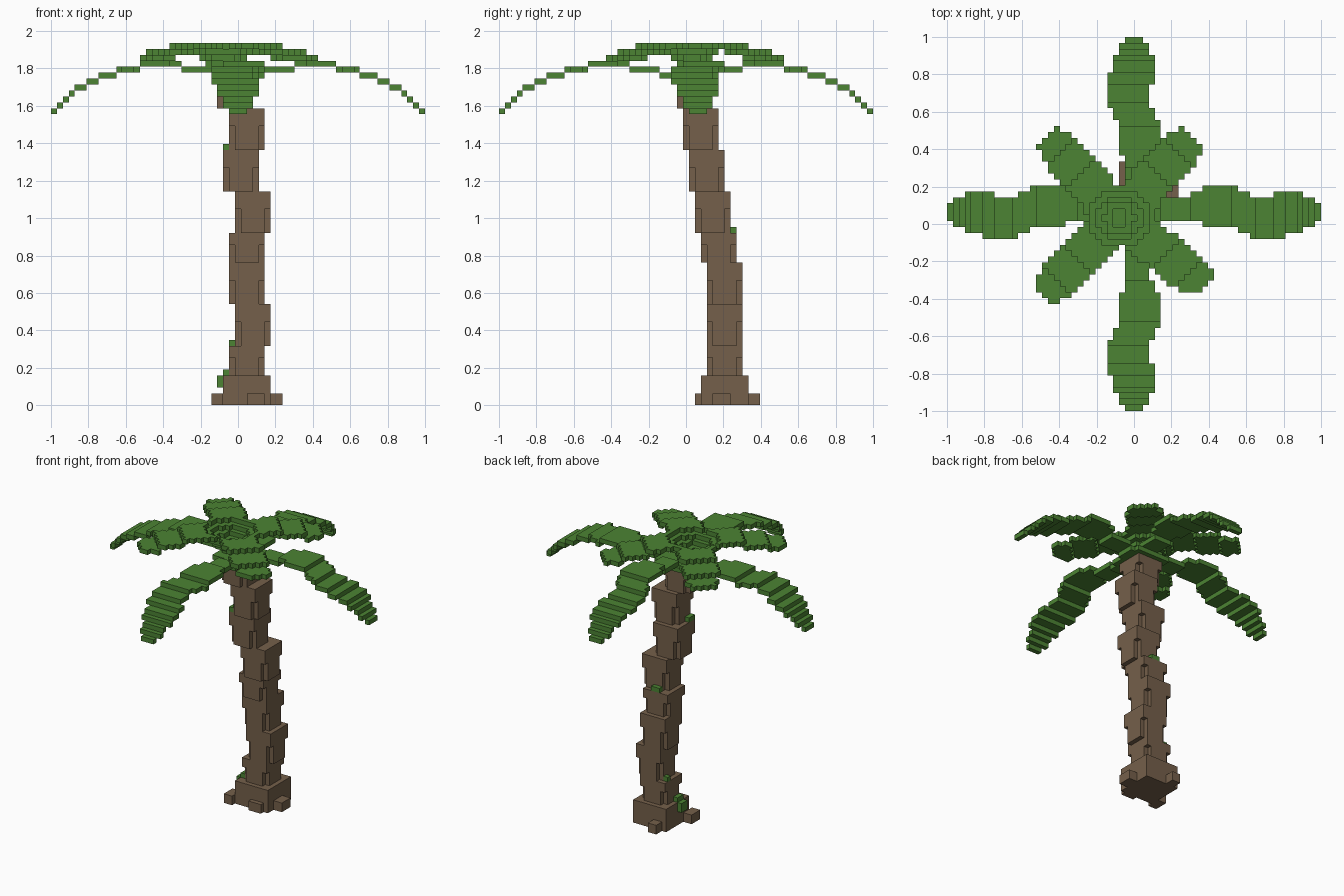
import bpy, bmesh, math

if "Cube" in bpy.data.objects:
    bpy.data.objects.remove(bpy.data.objects["Cube"])

V = 2 / 63  # size of one block


def material(name, rgb):
    m = bpy.data.materials.new(name)
    m.diffuse_color = (*rgb, 1)
    m.use_nodes = True
    m.node_tree.nodes["Principled BSDF"].inputs["Base Color"].default_value = m.diffuse_color
    return m


BARK = material("bark brown", (0.178, 0.117, 0.069))
LEAF = material("leaf green", (0.072, 0.228, 0.033))


def box(x0, x1, y0, y1, z0, z1):
    """Blocks from x0..x1, y0..y1 (block centres, inclusive) and z0 up to z1."""
    return {(x, y, z) for x in range(x0, x1 + 1)
            for y in range(y0, y1 + 1) for z in range(z0, z1)}


# For each direction, the four corners of the outer face (counter-clockwise)
SIDES = []
for axis in range(3):
    u, w = (axis + 1) % 3, (axis + 2) % 3
    for sign in (-1, 1):
        ring = [(-1, -1), (1, -1), (1, 1), (-1, 1)][::sign]
        corners = []
        for a, b in ring:
            c = [0, 0, 0]
            c[axis], c[u], c[w] = sign, a, b
            corners.append(c)
        step = [0, 0, 0]
        step[axis] = sign
        SIDES.append((step, corners))


def build(name, cells, mat):
    """Skin a set of blocks with only its exposed faces."""
    bm = bmesh.new()
    verts = {}
    for x, y, z in cells:
        for d, corners in SIDES:
            if (x + d[0], y + d[1], z + d[2]) in cells:
                continue
            face = []
            for c in corners:
                k = (x + c[0] / 2, y + c[1] / 2, z + 0.5 + c[2] / 2)
                if k not in verts:
                    verts[k] = bm.verts.new([n * V for n in k])
                face.append(verts[k])
            bm.faces.new(face)
    me = bpy.data.meshes.new(name)
    bm.to_mesh(me)
    bm.free()
    me.materials.append(mat)
    ob = bpy.data.objects.new(name, me)
    bpy.context.collection.objects.link(ob)


# Trunk: shifted 6x6 segments (x start, y start, bottom, top), lower corners notched
trunk = box(-2, 5, 3, 10, 0, 5)
for x, y, z0, z1 in [(-1, 4, 5, 10), (0, 4, 10, 17), (-1, 4, 17, 24),
                     (-1, 3, 24, 29), (0, 2, 29, 36), (-2, 1, 36, 43),
                     (-1, 0, 43, 50), (-3, -1, 50, 55)]:
    trunk |= box(x, x + 5, y, y + 5, z0, z1)
    for cx in (x, x + 5):
        for cy in (y, y + 5):
            trunk -= box(cx, cx, cy, cy, z0, z0 + (4 if z1 - z0 > 5 else 3))
# Root stubs around the foot
trunk |= box(2, 4, 2, 2, 0, 2) | box(6, 7, 5, 7, 0, 2)
trunk |= box(-4, -3, 2, 4, 0, 2) | box(-1, 0, 11, 12, 0, 2)
build("trunk", trunk, BARK)

# Moss tufts on the trunk ledges
build("moss", box(-3, -3, 5, 6, 3, 5) | box(-2, -2, 5, 6, 5, 6)
      | box(-1, -1, 8, 8, 10, 11) | box(1, 2, 8, 8, 29, 30)
      | box(-2, -2, 1, 2, 43, 44), LEAF)

# Long fronds: (last distance from centre, height) and (last distance, side range)
HEIGHT = [(4, 55), (9, 56), (16, 57), (20, 56), (23, 55), (25, 54),
          (27, 53), (28, 52), (29, 51), (30, 50), (31, 49)]
WIDTH = [(9, -1, 2), (11, -1, 3), (17, -2, 4), (19, -3, 3), (23, -4, 2),
         (25, -4, 3), (28, -3, 3), (30, -2, 2), (31, -1, 1)]


def long_frond(name, along_x, sign):
    cells = set()
    for r in range(3, 32):
        z = next(h for end, h in HEIGHT if r <= end)
        a, b = next((p, q) for end, p, q in WIDTH if r <= end)
        for s in range(a, b + 1):
            cells.add((sign * r, s + 2, z) if along_x else (s, sign * r, z))
    build(name, cells, LEAF)


for name, along_x, sign in [("right_frond", True, 1), ("left_frond", True, -1),
                            ("back_frond", False, 1), ("front_frond", False, -1)]:
    long_frond(name, along_x, sign)

# Upper crown: funnel-shaped heart with four short diagonal fronds
CX, CY = -2.5, 1
crown = box(-4, 3, -2, 5, 55, 56)
for x in range(-24, 22):
    for y in range(-22, 25):
        dx, dy = x - CX, y - CY
        r = math.hypot(dx, dy)
        if r < 5:
            z = 56 + sum(r > limit for limit in (1.2, 2.5, 3.8))
            crown.add((x, y, z))
            continue
        for angle in (48, 131, 225, -38):
            t = math.radians(angle)
            d = dx * math.cos(t) + dy * math.sin(t)
            s = abs(dy * math.cos(t) - dx * math.sin(t))
            half = 3.5 if d < 15 else 3.5 - (d - 15) * 0.35
            if 2 < d < 18.4 and s <= half:
                crown.add((x, y, 60 if d < 10 else 59 if d < 15 else 58))
build("crown", crown, LEAF)
